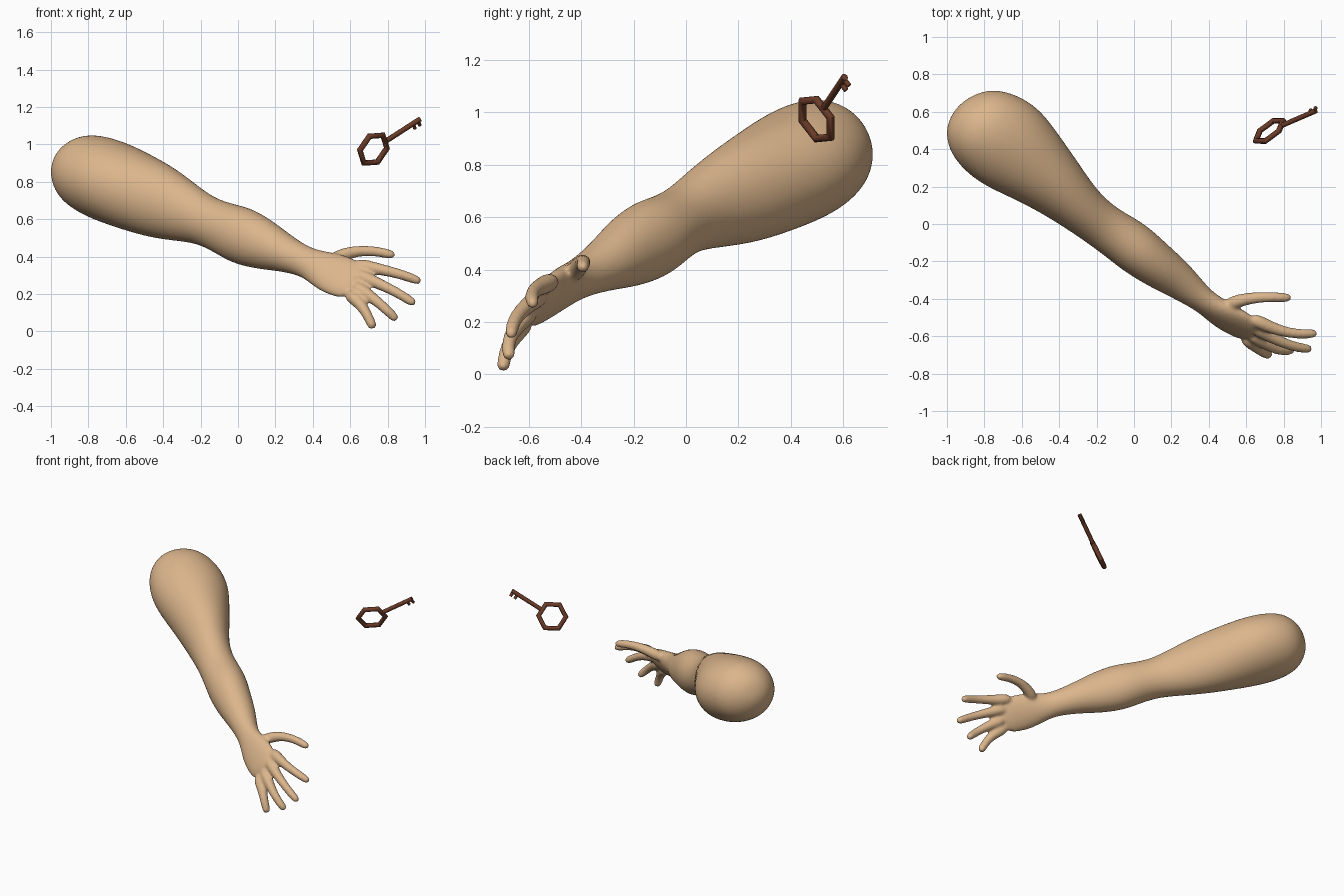
import bpy
import bmesh
from math import sin, cos, pi, radians
from mathutils import Vector, Matrix

old = bpy.data.objects.get("Cube")
if old:
    bpy.data.objects.remove(old, do_unlink=True)


def make_material(name, color):
    mat = bpy.data.materials.new(name)
    mat.use_nodes = True
    mat.diffuse_color = color
    mat.node_tree.nodes["Principled BSDF"].inputs["Base Color"].default_value = color
    return mat


def make_object(name, bm, mat):
    bmesh.ops.recalc_face_normals(bm, faces=bm.faces[:])
    mesh = bpy.data.meshes.new(name)
    bm.to_mesh(mesh)
    bm.free()
    mesh.materials.append(mat)
    obj = bpy.data.objects.new(name, mesh)
    bpy.context.collection.objects.link(obj)
    return obj


def loft(bm, rings, sides):
    """Closed tube through elliptical rings given as (centre, axis, axis)."""
    loops = []
    for centre, e1, e2 in rings:
        angles = [2 * pi * i / sides for i in range(sides)]
        loops.append([bm.verts.new(centre + e1 * cos(a) + e2 * sin(a)) for a in angles])
    for low, high in zip(loops, loops[1:]):
        for i in range(sides):
            j = (i + 1) % sides
            bm.faces.new((low[i], low[j], high[j], high[i]))
    bm.faces.new(loops[0])
    bm.faces.new(loops[-1])


skin = make_material("skin", (0.71, 0.465, 0.262, 1))
bronze = make_material("dark bronze", (0.15, 0.045, 0.022, 1))

# Arm and palm: distance along, sideways offset, half width, half height, twist
ALONG = Vector((0.79, -0.61, 0))
SIDE = Vector((0.61, 0.79, 0)).normalized()
AXIS = Vector((0.75, -0.58, -0.31)).normalized()
UP = SIDE.cross(AXIS).normalized()
if UP.z < 0:
    UP.negate()

sections = [
    (-1.12, -.10, .04, .04, 0),
    (-1.10, -.10, .11, .10, 0),
    (-1.06, -.09, .17, .155, 0),
    (-1.0, -.085, .218, .198, 0),
    (-.9, -.08, .251, .22, 0),
    (-.77, -.075, .257, .224, 0),
    (-.6, -.08, .21, .215, 0),
    (-.44, -.09, .17, .2, 0),
    (-.27, -.11, .132, .163, 0),
    (-.13, -.112, .122, .13, 0),
    (0, -.10, .132, .143, 0),
    (.1, -.10, .135, .158, 0),
    (.24, -.10, .121, .141, 0),
    (.37, -.092, .103, .105, 0),
    (.52, -.097, .072, .081, 15),
    (.6, -.097, .062, .093, 30),
    (.7, -.09, .053, .122, 35),
    (.8, -.078, .043, .122, 35),
    (.87, -.075, .03, .10, 35),
]
rings = []
for along, offset, width, height, twist in sections:
    centre = ALONG * along + SIDE * offset
    centre.z = 0.52 - 0.413 * centre.x
    c, s = cos(radians(twist)), sin(radians(twist))
    rings.append((centre, (SIDE * c - UP * s) * width, (UP * c + SIDE * s) * height))

bm = bmesh.new()
loft(bm, rings, 20)

# Fingers: knuckle to tip
fingers = {
    "thumb": [(.48, -.44, .37), (.60, -.395, .43), (.73, -.39, .432), (.84, -.395, .405)],
    "index": [(.62, -.50, .36), (.74, -.56, .335), (.86, -.59, .31), (.98, -.585, .265)],
    "middle": [(.62, -.54, .31), (.72, -.60, .27), (.84, -.655, .215), (.95, -.67, .145)],
    "ring": [(.61, -.58, .25), (.70, -.64, .195), (.78, -.68, .13), (.85, -.675, .06)],
    "little": [(.58, -.60, .21), (.66, -.66, .145), (.695, -.69, .08), (.725, -.70, .015)],
}
palm_normal = Vector((.36, .76, -.54))
for points in fingers.values():
    path = [Vector(p) for p in points]
    tip = path[-1]
    path.insert(-1, tip.lerp(path[-2], 0.17))
    rings = []
    for i, (point, radius) in enumerate(zip(path, (.045, .034, .028, .028, .014))):
        tangent = path[min(i + 1, len(path) - 1)] - path[max(i - 1, 0)]
        e1 = tangent.cross(palm_normal).normalized()
        e2 = tangent.cross(e1).normalized()
        rings.append((point, e1 * radius, e2 * radius))
    loft(bm, rings, 10)

arm = make_object("arm_and_hand", bm, skin)
subdivide = arm.modifiers.new("round", "SUBSURF")
subdivide.levels = subdivide.render_levels = 2
fuse = arm.modifiers.new("fuse", "REMESH")
fuse.mode = "VOXEL"
fuse.voxel_size = 0.009
fuse.use_smooth_shade = True
soften = arm.modifiers.new("soften", "SMOOTH")
soften.factor = 0.5
soften.iterations = 8

# Key: local x runs along the shaft, local y across the handle
shaft_dir = Vector((.79, .34, .51)).normalized()
across = Vector((-.22, -.59, .777))
across = (across - shaft_dir * across.dot(shaft_dir)).normalized()
normal = shaft_dir.cross(across)
place = Matrix((shaft_dir, across, normal)).transposed().to_4x4()
place.translation = Vector((.724, .498, .974))

# Six-sided handle
bm = bmesh.new()
corners = [Vector((cos(pi / 6 + i * pi / 3), sin(pi / 6 + i * pi / 3), 0)) for i in range(6)]
loops = []
for out in corners:
    turn = [i * pi / 4 for i in range(8)]
    loops.append([bm.verts.new(out * (.09 + .017 * cos(a)) + Vector((0, 0, .016 * sin(a))))
                  for a in turn])
for i in range(6):
    a, b = loops[i], loops[(i + 1) % 6]
    for j in range(8):
        k = (j + 1) % 8
        bm.faces.new((a[j], b[j], b[k], a[k]))
make_object("key_handle", bm, bronze).matrix_world = place


def rod(name, start, end, radius):
    bm = bmesh.new()
    start, end = Vector(start), Vector(end)
    e1 = Vector((0, 0, radius))
    e2 = (end - start).normalized().cross(e1)
    loft(bm, [(start, e1, e2), (end, e1, e2)], 8)
    make_object(name, bm, bronze).matrix_world = place


# Shaft and teeth
rod("key_shaft", (.08, 0, 0), (.315, 0, 0), .014)
for i, x in enumerate((.27, .303)):
    rod("key_tooth_%d" % (i + 1), (x, 0, 0), (x, -.036, 0), .010)

for obj in bpy.context.collection.objects:
    obj.select_set(obj.name.startswith("key_"))
    if obj.name.startswith("key_"):
        bpy.context.view_layer.objects.active = obj
bpy.ops.object.shade_smooth_by_angle(angle=radians(50))
